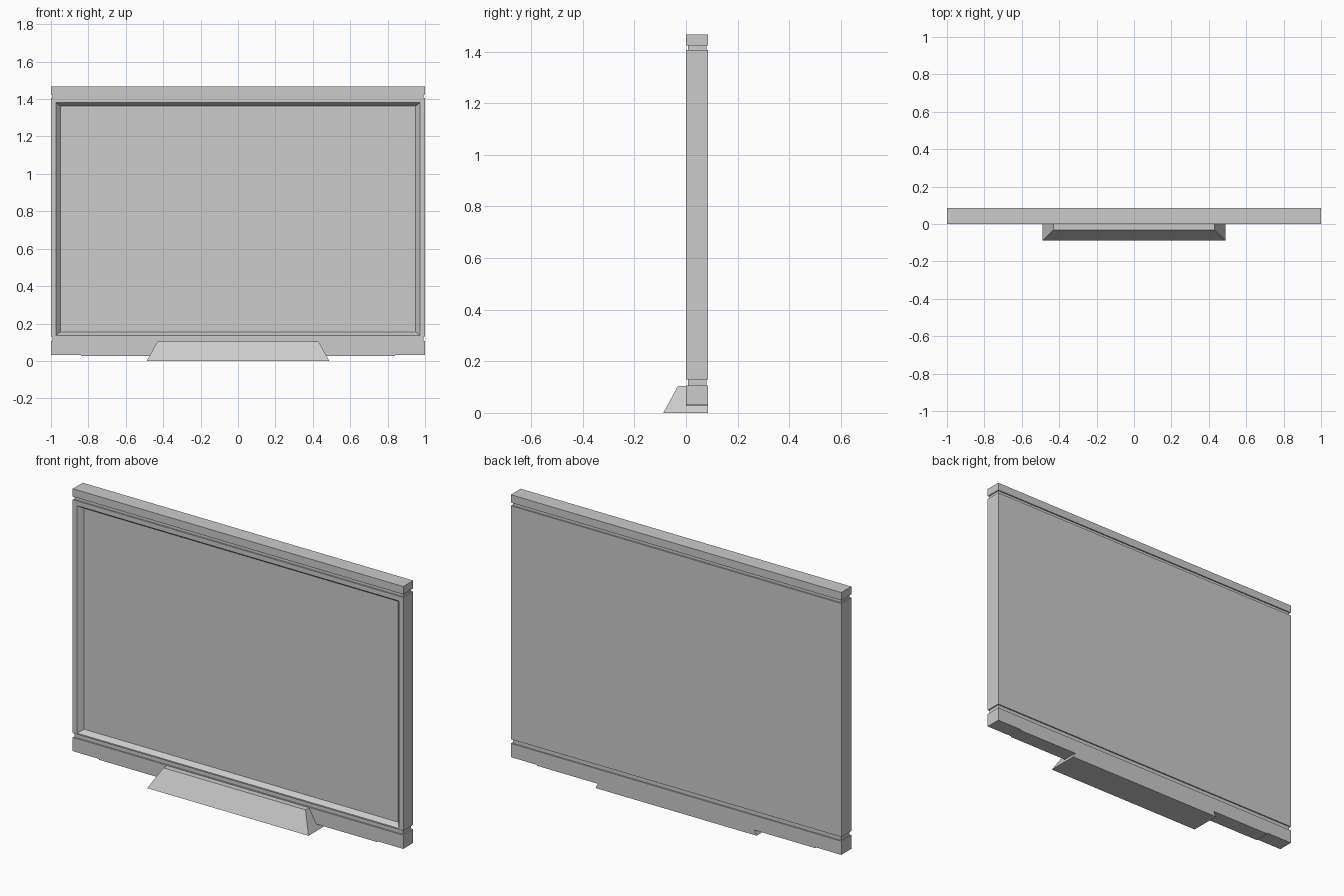
import bpy
import bmesh

cube = bpy.data.objects.get("Cube")
if cube:
    bpy.data.objects.remove(cube, do_unlink=True)

grey = bpy.data.materials.new("light_grey")
grey.use_nodes = True
colour = (0.6, 0.6, 0.6, 1)
grey.diffuse_color = colour
grey.node_tree.nodes["Principled BSDF"].inputs["Base Color"].default_value = colour

DEPTH = 0.086


def loft(name, rings):
    """Skin a row of matching closed rings and cap both ends."""
    bm = bmesh.new()
    loops = [[bm.verts.new(p) for p in ring] for ring in rings]
    for a, b in zip(loops, loops[1:]):
        for i in range(len(a)):
            j = (i + 1) % len(a)
            bm.faces.new((a[i], a[j], b[j], b[i]))
    bm.faces.new(loops[0])
    bm.faces.new(loops[-1])
    bmesh.ops.recalc_face_normals(bm, faces=bm.faces)
    mesh = bpy.data.meshes.new(name)
    bm.to_mesh(mesh)
    bm.free()
    mesh.materials.append(grey)
    obj = bpy.data.objects.new(name, mesh)
    bpy.context.collection.objects.link(obj)
    return obj


def upright(y, half, low, high):
    return [(-half, y, low), (half, y, low), (half, y, high), (-half, y, high)]


def level(z, half, front, back):
    return [(-half, front, z), (half, front, z), (half, back, z), (-half, back, z)]


def bar(name, low, high, inset=0):
    loft(name, [upright(y, 1 - inset, low, high) for y in (inset, DEPTH - inset)])


# Main panel with a bevelled screen recess in its front
loft("screen_panel", [
    upright(DEPTH, 1, 0.13, 1.407),
    upright(0, 1, 0.13, 1.407),
    upright(0, 0.974, 0.137, 1.381),
    upright(0.028, 0.95, 0.154, 1.362),
])

# Top rail and the narrow grooves above and below the panel
bar("top_rail", 1.424, 1.467)
bar("top_groove", 1.4, 1.43, inset=0.007)
bar("bottom_groove", 0.1, 0.135, inset=0.007)

# Bottom rail, slightly deeper between its ends
outline = [(-1, 0.107), (-1, 0.032), (-0.84, 0.032), (-0.84, 0.027)]
outline += [(-x, z) for x, z in reversed(outline)]
loft("bottom_rail", [[(x, y, z) for x, z in outline] for y in (0, DEPTH)])

# Sloped stand, flush with the back
loft("stand", [level(0, 0.488, -0.088, DEPTH), level(0.105, 0.43, -0.031, DEPTH)])
